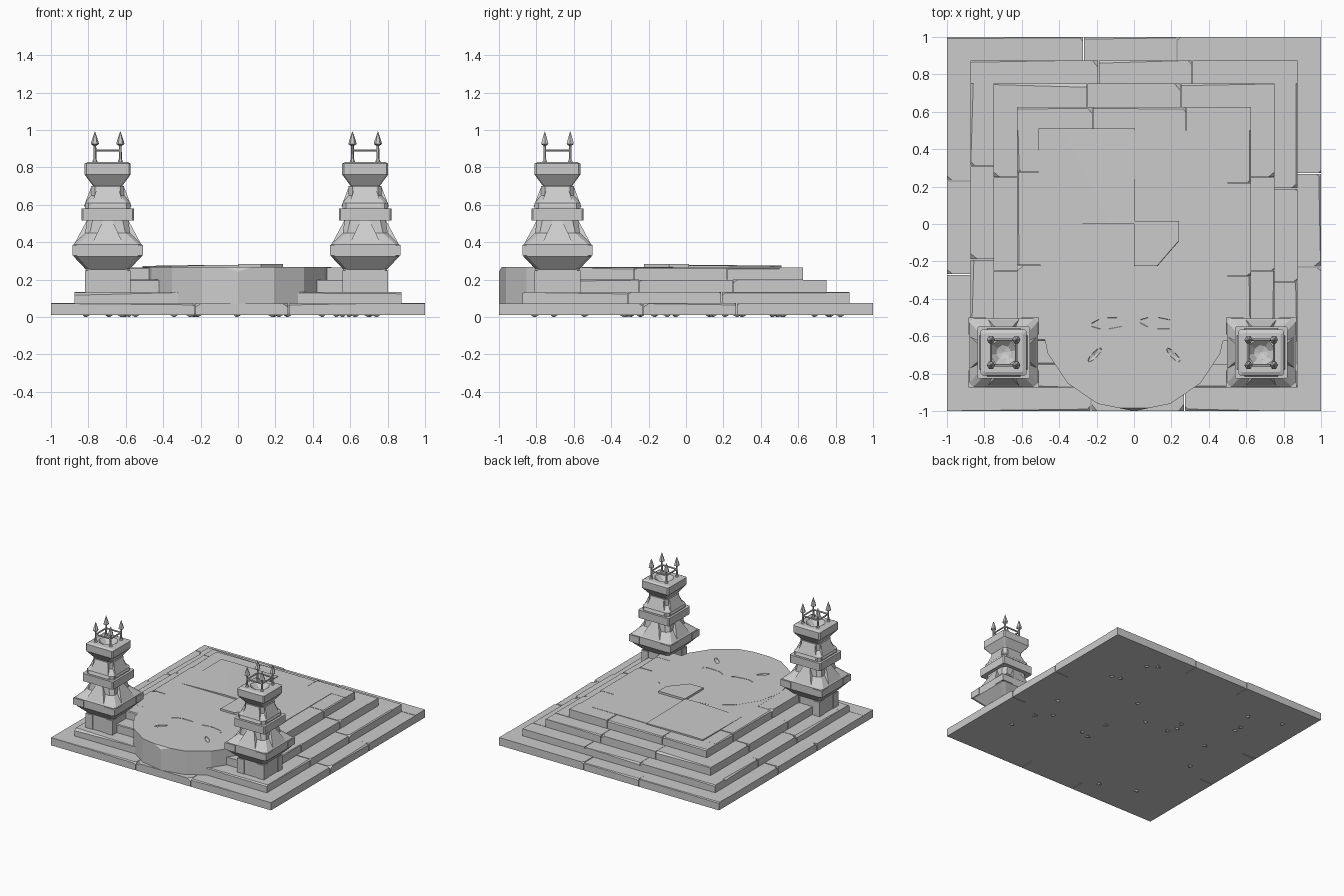
import bpy, bmesh, math, random
from mathutils import Vector, Matrix

random.seed(4)
if "Cube" in bpy.data.objects:
    bpy.data.objects.remove(bpy.data.objects["Cube"])

stone = bpy.data.materials.new("grey_stone")
stone.use_nodes = True
GREY = (0.6, 0.6, 0.6, 1)
stone.diffuse_color = GREY
stone.node_tree.nodes["Principled BSDF"].inputs["Base Color"].default_value = GREY


def finish(bm, name):
    bmesh.ops.recalc_face_normals(bm, faces=bm.faces)
    me = bpy.data.meshes.new(name)
    bm.to_mesh(me)
    bm.free()
    me.materials.append(stone)
    ob = bpy.data.objects.new(name, me)
    bpy.context.collection.objects.link(ob)
    return ob


def box(bm, lo, hi):
    lo, hi = Vector(lo), Vector(hi)
    size = hi - lo
    m = Matrix.Translation((lo + hi) / 2) @ Matrix.Diagonal((*size, 1))
    return bmesh.ops.create_cube(bm, size=1, matrix=m)["verts"]


def chip(bm, point, normal):
    """Slice off whatever lies beyond the plane and cap the cut."""
    geom = bm.verts[:] + bm.edges[:] + bm.faces[:]
    cut = bmesh.ops.bisect_plane(bm, geom=geom, plane_co=point, plane_no=normal, clear_outer=True)
    edges = [e for e in cut["geom_cut"] if isinstance(e, bmesh.types.BMEdge)]
    if edges:
        bmesh.ops.edgenet_fill(bm, edges=edges)


def loft(bm, rings, cap=True):
    """Skin a stack of equally sized rings of points."""
    rows = [[bm.verts.new(p) for p in ring] for ring in rings]
    for a, b in zip(rows, rows[1:]):
        for i in range(len(a)):
            j = (i + 1) % len(a)
            bm.faces.new((a[i], a[j], b[j], b[i]))
    if cap:
        bm.faces.new(rows[0])
        bm.faces.new(rows[-1])


def circle(r, z, n, turn=0.0, c=(0, 0)):
    return [(c[0] + r * math.cos(turn + math.tau * i / n),
             c[1] + r * math.sin(turn + math.tau * i / n), z) for i in range(n)]


def square(h, z, cut):
    """Square ring with chamfered corners."""
    k = h - cut
    return [(h, -k, z), (h, k, z), (k, h, z), (-k, h, z),
            (-h, k, z), (-h, -k, z), (-k, -h, z), (k, -h, z)]


# Stepped base: each tier is a core with a rim of separate chipped stones
RIM = 0.125


def tier(name, half, z0, z1, shift):
    bm = bmesh.new()
    k = half - RIM
    box(bm, (-k, -k, z0), (k, k, z1))
    tmp = bpy.data.meshes.new("stone_tmp")
    for side in range(4):
        reach = half if side % 2 == 0 else k
        cuts = [-reach, -0.25 + shift, 0.25 + shift, reach]
        turn = Matrix.Rotation(side * math.pi / 2, 4, "Z")
        for n, (a, b) in enumerate(zip(cuts, cuts[1:])):
            sb = bmesh.new()
            top = z1 - random.uniform(0, 0.004)
            box(sb, (a + 0.002 * (n > 0), k, z0), (b - 0.002 * (n < 2), half, top))
            # knock off the outer top corners next to the joints
            for end, x in ((-1, a), (1, b)):
                if abs(x) < reach - 0.01 and random.random() < 0.6:
                    d = random.uniform(0.015, 0.035)
                    chip(sb, (x - end * d, half, top), (end * 0.6, 0.5, 0.9))
            if random.random() < 0.5:
                x = random.uniform(a + 0.1, b - 0.1)
                chip(sb, (x, half, top - 0.006), (random.uniform(-0.02, 0.02), 0.6, 0.8))
            sb.transform(turn)
            sb.to_mesh(tmp)
            sb.free()
            bm.from_mesh(tmp)
    bpy.data.meshes.remove(tmp)
    return finish(bm, name)


tier("base_slab", 1.0, 0.01, 0.075, -0.02)
tier("lower_step", 0.875, 0.07, 0.135, 0.06)
tier("middle_step", 0.75, 0.13, 0.2, 0.0)
floor = tier("upper_step", 0.625, 0.195, 0.266, 0.03)

# Foundation chips poking out below
bm = bmesh.new()
for i in range(24):
    x, y = random.uniform(-0.85, 0.85), random.uniform(-0.85, 0.85)
    loft(bm, [circle(0.025, 0.011, 3, i, (x, y)), circle(0.006, 0.0, 3, i, (x, y))])
finish(bm, "foundation_chips")

# Rounded front platform
bm = bmesh.new()
loft(bm, [circle(0.5, z, 16, 0, (0, -0.5)) for z in (0.02, 0.267)])
chip(bm, (0, -0.985, 0.267), (0, -0.8, 0.5))
platform = finish(bm, "front_platform")

# Worn pits cut into the platform
bm = bmesh.new()
for s in (-1, 1):
    for size, flat, ang, x, y in ((0.06, 0.3, 0.8, 0.21, -0.7), (0.12, 0.3, 0.1, 0.13, -0.53)):
        m = (Matrix.Translation((s * x, y, 0.267)) @ Matrix.Rotation(-s * ang, 4, "Z")
             @ Matrix.Diagonal((size, size * flat, 0.012, 1)))
        bmesh.ops.create_icosphere(bm, subdivisions=1, radius=1, matrix=m)
pits = finish(bm, "pit_cutter")
pits.hide_render = True
pits.hide_viewport = True
mod = platform.modifiers.new("pits", "BOOLEAN")
mod.operation = "DIFFERENCE"
mod.object = pits

# Raised paving slabs
bm = bmesh.new()
box(bm, (-0.51, 0.0, 0.25), (0.005, 0.51, 0.28))
chip(bm, (-0.51, 0.0, 0.267), (-0.03, -0.01, 1.0))
chip(bm, (-0.25, 0.25, 0.277), (0.012, 0.012, 1.0))
finish(bm, "large_paving_slab")
bm = bmesh.new()
box(bm, (0.0, -0.225, 0.25), (0.24, 0.015, 0.283))
chip(bm, (0.18, -0.16, 0.27), (0.75, -0.65, 0.1))
finish(bm, "small_paving_slab")


# Pillars: half width, height, corner chamfer
SECTIONS = {
    "shaft": ((0.117, 0.12, 0.012), (0.117, 0.265, 0.012)),
    "skirt": ((0.117, 0.255, 0.02), (0.183, 0.325, 0.02), (0.183, 0.388, 0.02),
              (0.12, 0.45, 0.025), (0.11, 0.52, 0.03)),
    "band": ((0.14, 0.517, 0.008), (0.14, 0.58, 0.008)),
    "neck": ((0.122, 0.575, 0.02), (0.122, 0.61, 0.02), (0.088, 0.65, 0.02), (0.088, 0.7, 0.02)),
}
CAP = ((0.07, 0.69, 0.01), (0.123, 0.762, 0.01), (0.123, 0.82, 0.01), (0.104, 0.83, 0.008))


def pillar(side, cx, cy):
    parts = []
    for name, rows in SECTIONS.items():
        bm = bmesh.new()
        loft(bm, [square(*r) for r in rows])
        parts.append(finish(bm, f"{side}_pillar_{name}"))

    # cap with a sunken fire bowl
    bm = bmesh.new()
    rings = [square(*r) for r in CAP]
    first = math.atan2(-0.7, 1)
    rings += [circle(r, z, 8, first, ) for r, z in ((0.075, 0.83), (0.04, 0.795), (0.004, 0.785))]
    loft(bm, rings)
    parts.append(finish(bm, f"{side}_pillar_cap"))

    # sloping buttress stones on each face, and corner stones round the skirt
    bm = bmesh.new()
    for q in range(4):
        turn = Matrix.Rotation(q * math.pi / 2, 4, "Z")
        new = []
        for wide, narrow, out, inn, lo, hi in ((0.085, 0.025, 0.18, 0.112, 0.388, 0.515),
                                               (0.09, 0.055, 0.128, 0.088, 0.59, 0.695)):
            pts = [(-wide, -out, lo), (wide, -out, lo), (wide, -0.05, lo), (-wide, -0.05, lo),
                   (-narrow, -inn, hi), (narrow, -inn, hi), (narrow, -0.05, hi), (-narrow, -0.05, hi)]
            loft(bm, [pts[:4], pts[4:]])
            new += bm.verts[-8:]
        new += box(bm, (0.095, -0.188, 0.33), (0.188, -0.095, 0.384))
        new += box(bm, (0.06, -0.122, 0.13), (0.122, -0.06, 0.25))
        bmesh.ops.transform(bm, matrix=turn, verts=new)
    parts.append(finish(bm, f"{side}_pillar_buttresses"))

    # spiked railing
    bm = bmesh.new()
    r = 0.068
    for q in range(4):
        sx, sy = ((1, 1), (-1, 1), (-1, -1), (1, -1))[q]
        c = (sx * r, sy * r)
        loft(bm, [circle(w, z, 6, 0, c) for w, z in (
            (0.016, 0.825), (0.008, 0.845), (0.007, 0.915), (0.022, 0.925), (0.017, 0.945), (0.001, 0.992))])
        rail = Matrix.Rotation(q * math.pi / 2, 4, "Z") @ Matrix.Translation((0, r, 0.89))
        bmesh.ops.create_cone(bm, cap_ends=True, segments=6, radius1=0.006, radius2=0.006,
                              depth=2 * r, matrix=rail @ Matrix.Rotation(math.pi / 2, 4, "Y"))
    parts.append(finish(bm, f"{side}_pillar_railing"))
    for p in parts:
        p.location = (cx, cy, 0)


pillar("right", -0.697, -0.687)
pillar("left", 0.68, -0.687)
